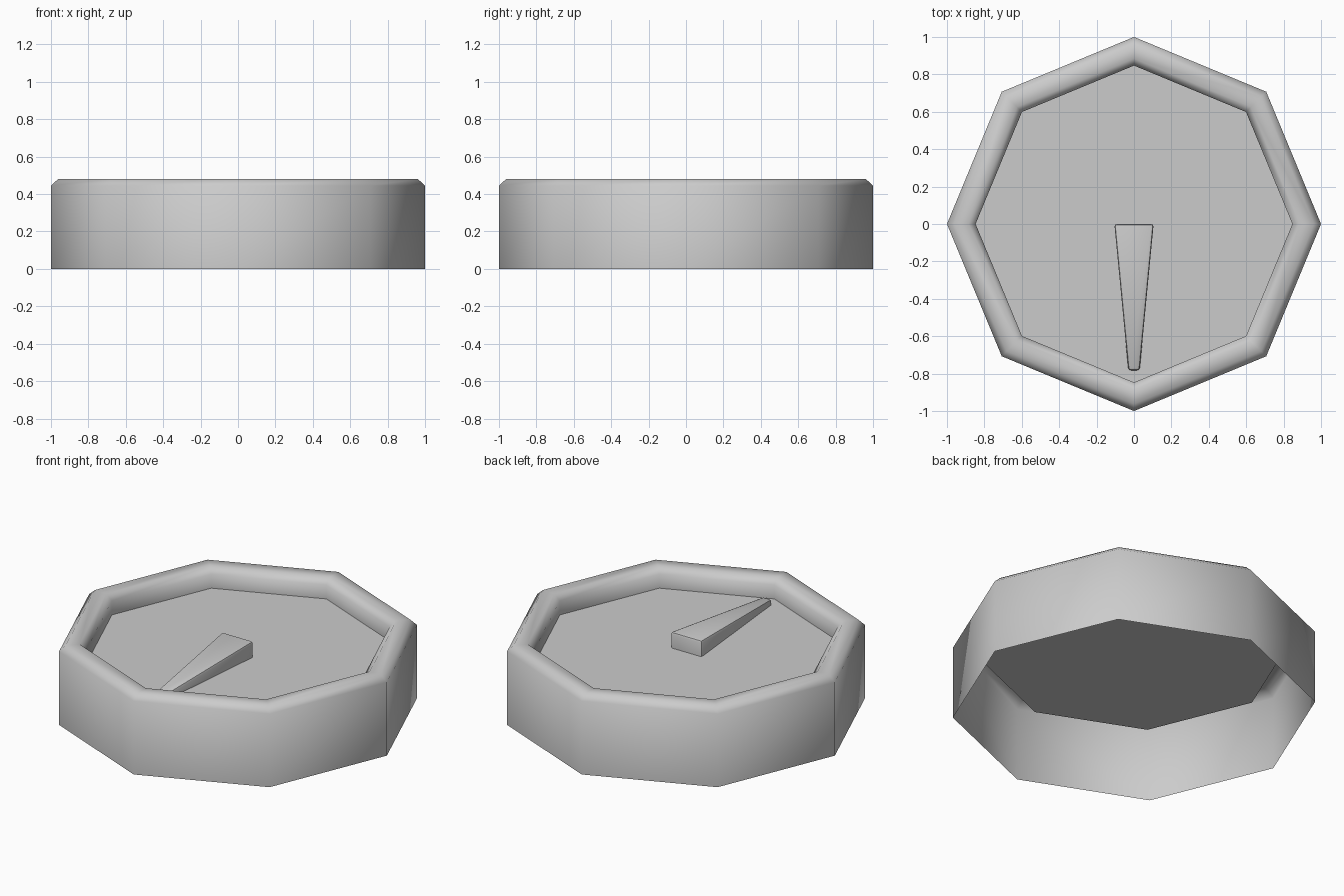
import bpy, bmesh
from math import sin, cos, pi, radians

if "Cube" in bpy.data.objects:
    bpy.data.objects.remove(bpy.data.objects["Cube"])

SIDES = 8
FLOOR_Z = 0.36


def add_object(name, bm, angle):
    bmesh.ops.recalc_face_normals(bm, faces=bm.faces)
    mesh = bpy.data.meshes.new(name)
    bm.to_mesh(mesh)
    bm.free()
    ob = bpy.data.objects.new(name, mesh)
    bpy.context.collection.objects.link(ob)
    bpy.ops.object.select_all(action='DESELECT')
    ob.select_set(True)
    bpy.context.view_layer.objects.active = ob
    bpy.ops.object.shade_smooth_by_angle(angle=radians(angle))
    return ob


# Octagonal case: open underneath, chamfered rim, recessed dial face
profile = [(1.0, 0.0), (1.0, 0.445), (0.962, 0.48),
           (0.885, 0.48), (0.847, 0.445), (0.847, FLOOR_Z)]
bm = bmesh.new()
rings = [[bm.verts.new((r * cos(2 * pi * i / SIDES), r * sin(2 * pi * i / SIDES), z))
          for i in range(SIDES)] for r, z in profile]
for a, b in zip(rings, rings[1:]):
    for i in range(SIDES):
        j = (i + 1) % SIDES
        bm.faces.new((a[i], a[j], b[j], b[i]))
bm.faces.new(rings[-1])
add_object("dial_case", bm, 60)

# Pointer: tapers in width and height from the centre to the front
bm = bmesh.new()
bmesh.ops.create_cube(bm, size=2)
for v in bm.verts:
    wide = v.co.y > 0
    half, height = (0.105, 0.097) if wide else (0.03, 0.032)
    v.co = (v.co.x * half, 0.0 if wide else -0.782,
            FLOOR_Z + (height if v.co.z > 0 else 0))
bottom = [f for f in bm.faces if all(v.co.z < FLOOR_Z + 0.001 for v in f.verts)]
bmesh.ops.delete(bm, geom=bottom, context='FACES_ONLY')
edges = [e for e in bm.edges if len(e.link_faces) == 2]
bmesh.ops.bevel(bm, geom=edges, offset=0.014, segments=2, profile=0.5,
                affect='EDGES', clamp_overlap=True)
# Face normals must point outwards on this open shell
add_object("pointer", bm, 40)
